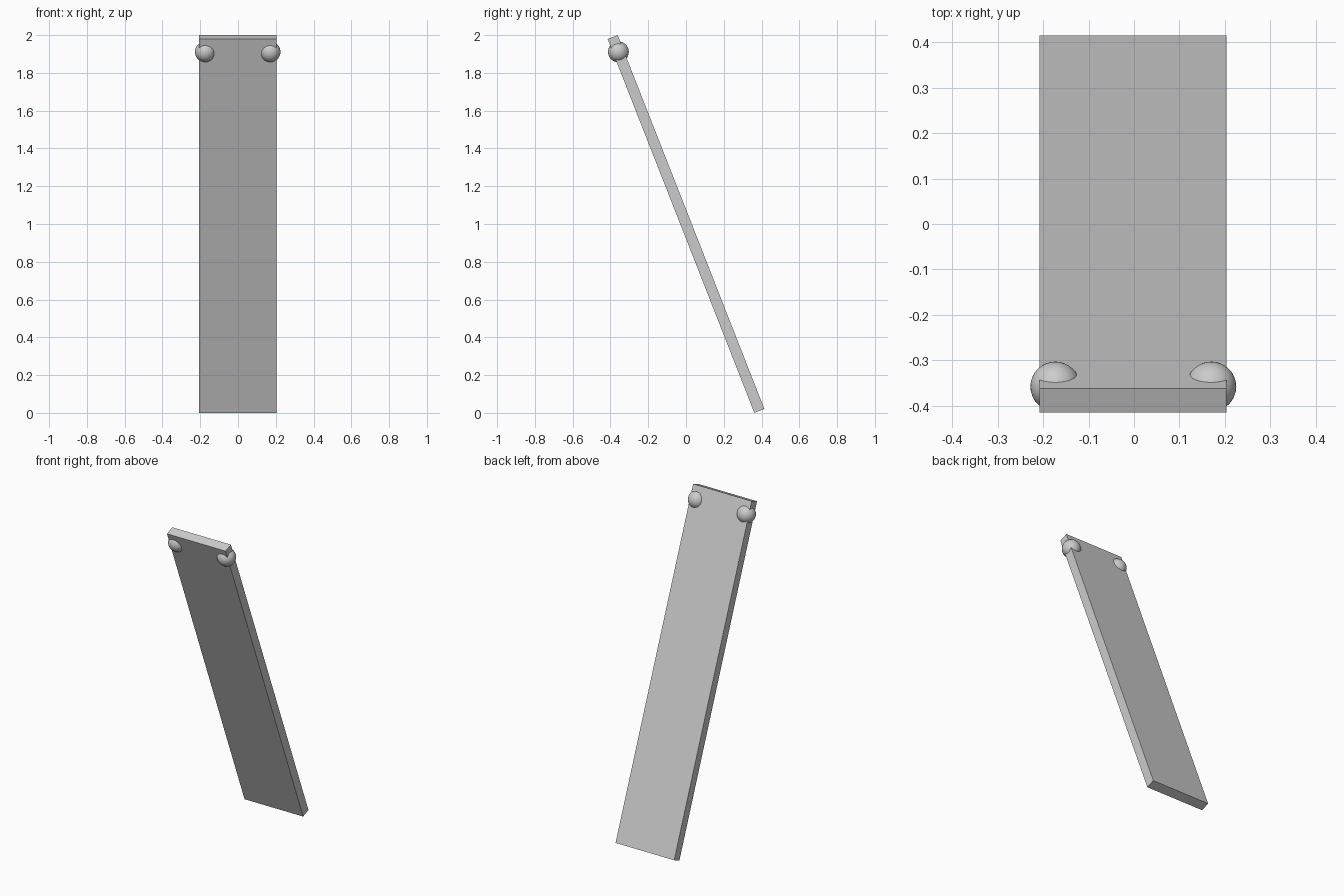
import bpy
from math import radians, sin, cos

cube = bpy.data.objects.get("Cube")
if cube:
    bpy.data.objects.remove(cube, do_unlink=True)

TILT = radians(21.43)
LENGTH, WIDTH, THICK = 2.126, 0.411, 0.057
MID_X = -0.002

grey = bpy.data.materials.new("light_grey")
grey.use_nodes = True
colour = (0.6, 0.6, 0.6, 1)
grey.diffuse_color = colour
grey.node_tree.nodes["Principled BSDF"].inputs["Base Color"].default_value = colour


def finish(name):
    obj = bpy.context.object
    obj.name = name
    obj.data.materials.append(grey)
    return obj


# Leaning flat board
bpy.ops.mesh.primitive_cube_add(size=1, location=(MID_X, 0, 1), rotation=(TILT, 0, 0))
board = finish("board")
board.scale = (WIDTH, THICK, LENGTH)
bpy.ops.object.transform_apply(location=False, rotation=False, scale=True)

# Round pegs set through the board near its top corners
along = 0.979
for side, x in (("left", 0.17), ("right", -0.173)):
    bpy.ops.mesh.primitive_uv_sphere_add(
        segments=32, ring_count=16, radius=0.055,
        location=(x, -along * sin(TILT), 1 + along * cos(TILT)),
        rotation=(TILT, 0, 0))
    finish(side + "_peg")
    bpy.ops.object.shade_smooth()
